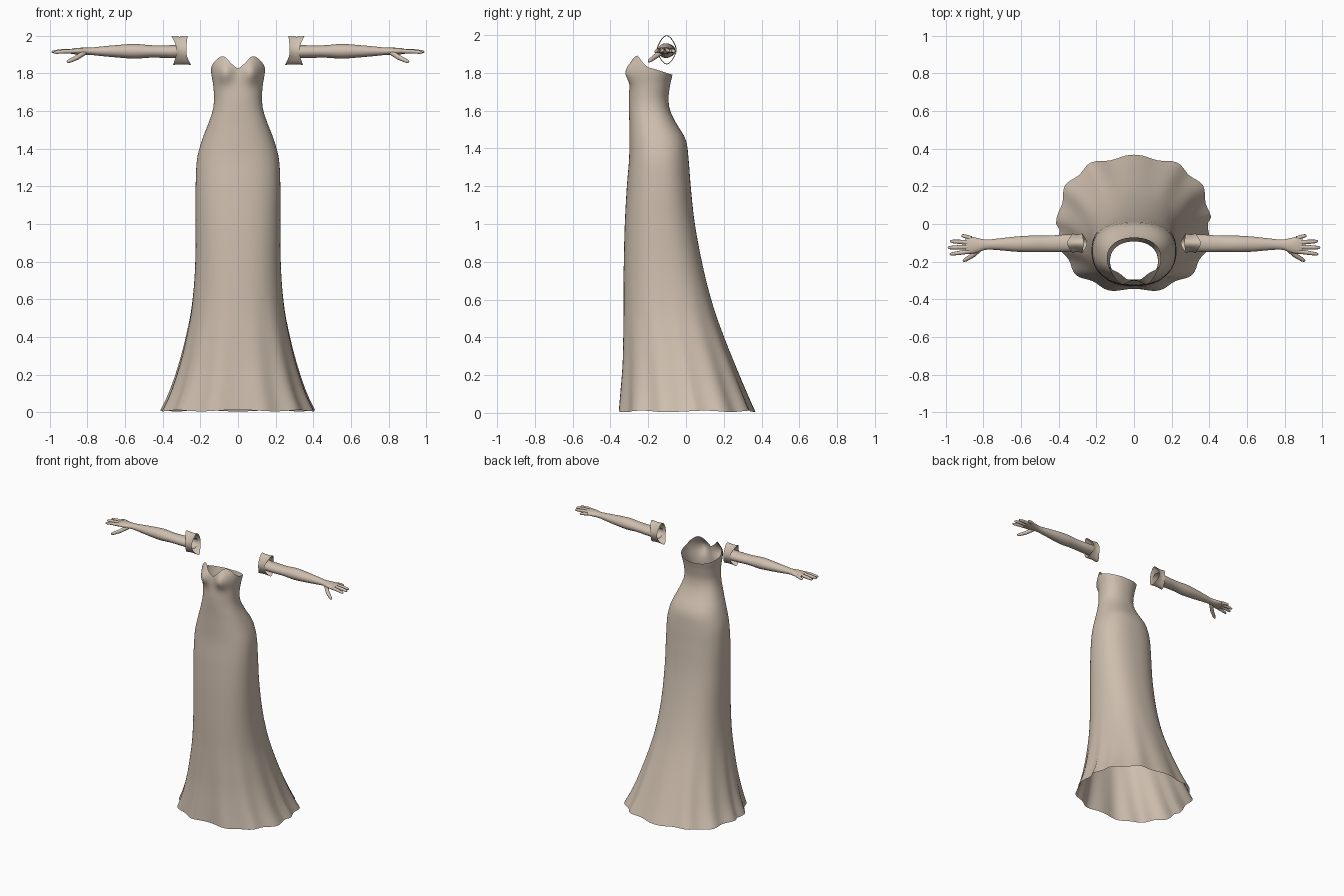
import bpy, bmesh, math
from mathutils import Vector

if "Cube" in bpy.data.objects:
    bpy.data.objects.remove(bpy.data.objects["Cube"])

fabric = bpy.data.materials.new("warm_beige")
fabric.diffuse_color = (0.62, 0.52, 0.425, 1)
fabric.use_nodes = True
fabric.node_tree.nodes["Principled BSDF"].inputs["Base Color"].default_value = fabric.diffuse_color


def loft(bm, rings, cap_start=False, cap_end=False):
    """Skin a list of closed point rings."""
    rows = [[bm.verts.new(p) for p in ring] for ring in rings]
    n = len(rows[0])
    for a, b in zip(rows, rows[1:]):
        for i in range(n):
            j = (i + 1) % n
            bm.faces.new((a[i], a[j], b[j], b[i]))
    if cap_start:
        bm.faces.new(rows[0][::-1])
    if cap_end:
        bm.faces.new(rows[-1])


def finish(bm, name, flip=False):
    if flip:
        bmesh.ops.reverse_faces(bm, faces=bm.faces)
    mesh = bpy.data.meshes.new(name)
    bm.to_mesh(mesh)
    bm.free()
    ob = bpy.data.objects.new(name, mesh)
    bpy.context.collection.objects.link(ob)
    mesh.materials.append(fabric)
    bpy.ops.object.select_all(action='DESELECT')
    ob.select_set(True)
    bpy.context.view_layer.objects.active = ob
    bpy.ops.object.shade_smooth_by_angle(angle=math.radians(50))
    return ob


def sample(table, t):
    """Smooth interpolation through rows of (key, values...)."""
    t = min(max(t, table[0][0]), table[-1][0])
    k = max(i for i in range(len(table) - 1) if table[i][0] <= t)
    a, b = table[k], table[k + 1]
    p, q = table[max(k - 1, 0)], table[min(k + 2, len(table) - 1)]
    h = b[0] - a[0]
    u = (t - a[0]) / h
    out = []
    for c in range(1, len(a)):
        m0 = (b[c] - p[c]) / (b[0] - p[0]) * h
        m1 = (q[c] - a[c]) / (q[0] - a[0]) * h
        out.append((2*u**3 - 3*u*u + 1) * a[c] + (u**3 - 2*u*u + u) * m0
                   + (3*u*u - 2*u**3) * b[c] + (u**3 - u*u) * m1)
    return out


# Gown profile: height, half width, front y, back y
GOWN = [(0.00, .405, -.355, .360), (0.10, .360, -.348, .318), (0.25, .312, -.338, .258),
        (0.40, .275, -.334, .200), (0.55, .247, -.331, .148), (0.75, .229, -.330, .095),
        (1.00, .225, -.324, .047), (1.20, .225, -.313, .025), (1.35, .217, -.301, .013),
        (1.45, .190, -.300, -.002), (1.53, .159, -.300, -.050), (1.60, .135, -.302, -.084),
        (1.66, .127, -.303, -.093), (1.74, .132, -.298, -.083), (1.80, .142, -.294, -.070),
        (1.85, .143, -.288, -.066), (1.90, .130, -.272, -.064)]

# Neckline: angle away from the front (degrees), rim height
RIM = [(0, 1.825), (12, 1.852), (26, 1.884), (40, 1.890), (58, 1.868), (80, 1.833),
       (105, 1.815), (140, 1.797), (180, 1.789)]


def spow(v, e):
    return math.copysign(abs(v) ** e, v)


def gown_point(z, a):
    hw, yf, yb = sample(GOWN, z)
    s, c = math.sin(a), -math.cos(a)          # angle 0 faces the front
    e = 2 / (2.35 if z < 1.6 else 2.2)
    fade = max(0, 1 - z / 0.7) ** 1.5         # folds fade out above the hem
    fold = 1 + 0.028 * fade * math.cos(12 * a + math.pi * (c < 0))
    x = hw * spow(s, e) * fold
    y = (yf + yb) / 2 + (yb - yf) / 2 * spow(c, e) * fold
    if c < 0 and z > 1.6:                     # bust cups and the dip between them
        cup = math.exp(-((abs(x) - .072) / .045) ** 2 - ((z - 1.805) / .055) ** 2)
        y -= .038 * cup
    return (x, y, z + .004 * fade * (1 + math.cos(7 * a)))


# Strapless gown, an open shell
N = 96
angles = [2 * math.pi * i / N for i in range(N)]
rims = [sample(RIM, math.degrees(min(a, 2 * math.pi - a)))[0] for a in angles]
rings = [[gown_point(.004 + 1.656 * k / 44, a) for a in angles] for k in range(45)]
for k in range(1, 13):
    rings.append([gown_point(1.66 + (r - 1.66) * k / 12, a) for a, r in zip(angles, rims)])
bm = bmesh.new()
loft(bm, rings)
finish(bm, "gown")

# Arm profile: x, centre y, centre z, half depth, half height
ARM = [(.29, -.100, 1.918, .044, .036), (.36, -.102, 1.916, .046, .034),
       (.46, -.105, 1.917, .043, .033), (.55, -.106, 1.918, .044, .039),
       (.63, -.107, 1.918, .040, .034), (.72, -.108, 1.918, .031, .026),
       (.79, -.110, 1.918, .027, .019), (.83, -.113, 1.918, .038, .019),
       (.87, -.113, 1.918, .046, .016), (.895, -.113, 1.917, .043, .011)]

# Fingers: root, knuckle, tip, radius
FINGERS = [((.865, -.076, 1.917), (.893, -.067, 1.916), (.918, -.060, 1.912), .0105),
           ((.875, -.099, 1.919), (.925, -.095, 1.919), (.978, -.092, 1.914), .0115),
           ((.875, -.122, 1.919), (.935, -.124, 1.919), (.990, -.126, 1.914), .0115),
           ((.870, -.145, 1.918), (.925, -.153, 1.917), (.980, -.161, 1.911), .0110),
           ((.815, -.128, 1.912), (.855, -.165, 1.885), (.908, -.198, 1.860), .0130)]


def ellipse(x, y, z, ry, rz, n=24):
    return [(x, y + ry * math.cos(2*math.pi*i/n), z + rz * math.sin(2*math.pi*i/n))
            for i in range(n)]


def finger(bm, root, mid, tip, r):
    root, mid, tip = map(Vector, (root, mid, tip))
    d = (tip - root).normalized()
    u = d.cross(Vector((0, 0, 1))).normalized()
    v = u.cross(d)
    rings = []
    for p, k in ((root, 1.1), (mid, 1), (mid.lerp(tip, .75), .8), (tip - d*.003, .5), (tip, .1)):
        rings.append([p + (u * math.cos(t) + v * math.sin(t)) * r * k
                      for t in (2 * math.pi * i / 10 for i in range(10))])
    loft(bm, rings, cap_start=True, cap_end=True)


def mirrored(bm, side):
    for v in bm.verts:
        v.co.x *= side


for side, label in ((1, "right"), (-1, "left")):
    # Arm and hand
    bm = bmesh.new()
    xs = [.29 + .605 * k / 30 for k in range(31)]
    loft(bm, [ellipse(x, *sample(ARM, x)) for x in xs], cap_end=True)
    for f in FINGERS:
        finger(bm, *f)
    bmesh.ops.recalc_face_normals(bm, faces=bm.faces)
    mirrored(bm, side)
    finish(bm, label + "_arm", side < 0)

    # Short flared sleeve, pointed at its top and bottom
    bm = bmesh.new()
    rings = []
    for k in range(9):
        t = k / 8
        ring = []
        for i in range(32):
            a = 2 * math.pi * i / 32
            c, s = math.cos(a), math.sin(a)
            peak = abs(s) ** 3
            inner = .274 - .006 * peak * (s > 0) - .024 * peak * (s < 0)
            outer = .328 + (.026 if s > 0 else .017) * peak
            flare = 1 - .10 * math.sin(math.pi * t)
            ring.append((inner + (outer - inner) * t, -.102 + .052 * c * flare,
                         1.922 + .077 * s * (.72 + .28 * peak) * flare ** .5))
        rings.append(ring)
    loft(bm, rings)
    mirrored(bm, side)
    finish(bm, label + "_sleeve", side < 0)
